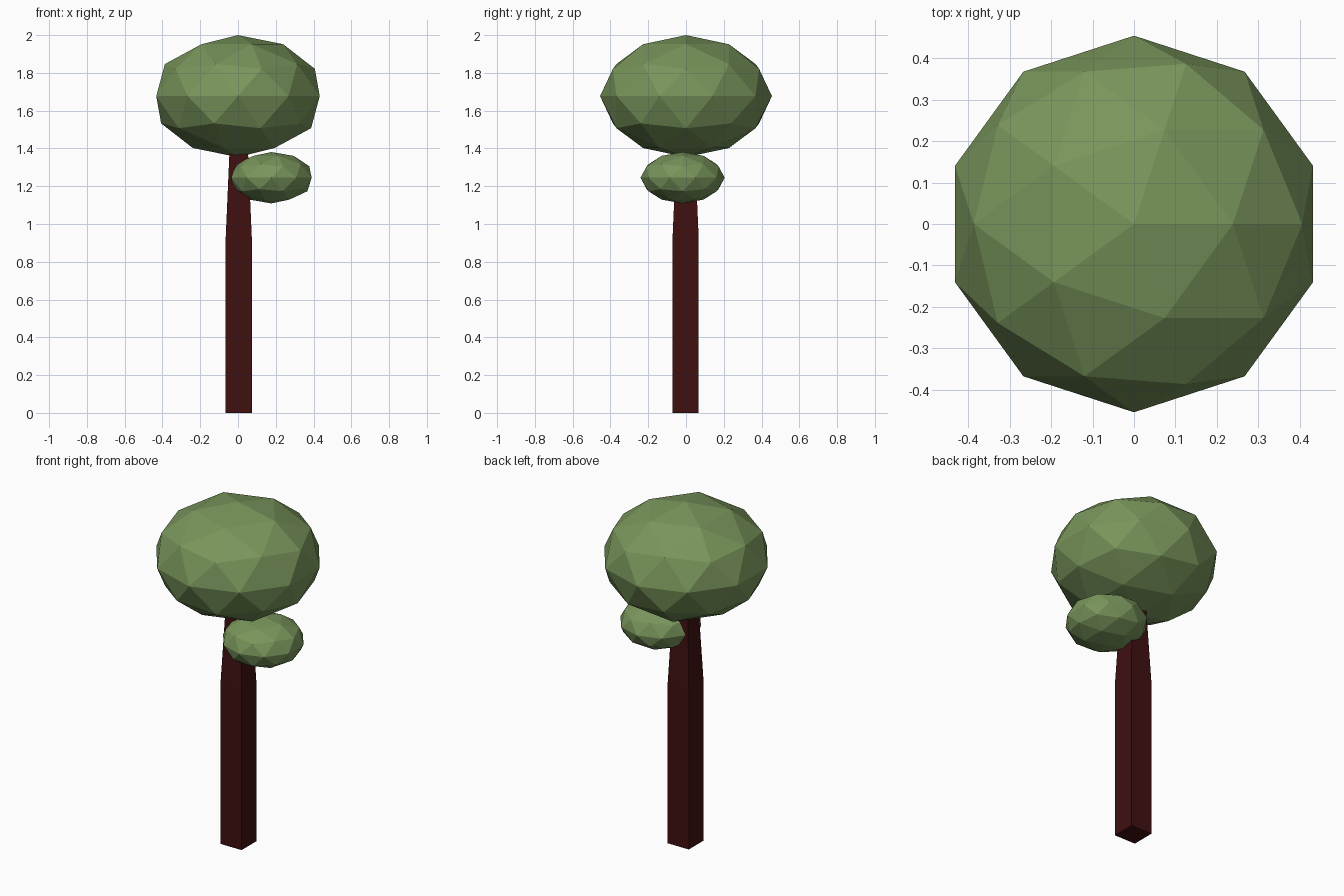
import bpy, bmesh
from mathutils import Matrix, Vector

if "Cube" in bpy.data.objects:
    bpy.data.objects.remove(bpy.data.objects["Cube"])


def material(name, rgb):
    m = bpy.data.materials.new(name)
    m.diffuse_color = (*rgb, 1)
    m.use_nodes = True
    m.node_tree.nodes["Principled BSDF"].inputs["Base Color"].default_value = m.diffuse_color
    return m


def add_object(name, bm, mat):
    bmesh.ops.recalc_face_normals(bm, faces=bm.faces)
    me = bpy.data.meshes.new(name)
    bm.to_mesh(me)
    bm.free()
    me.materials.append(mat)
    ob = bpy.data.objects.new(name, me)
    bpy.context.collection.objects.link(ob)
    return ob


leaf_green = material("leaf green", (0.19, 0.30, 0.105))
bark_red = material("dark red bark", (0.05, 0.005, 0.005))


# Faceted foliage balls, flattened in height
def foliage(name, centre, radii):
    bm = bmesh.new()
    bmesh.ops.create_icosphere(bm, subdivisions=2, radius=1)
    bm.transform(Matrix.Translation(centre) @ Matrix.Diagonal((*radii, 1)))
    add_object(name, bm, leaf_green)


foliage("crown", (0, 0, 1.677), (0.455, 0.455, 0.323))
foliage("side_foliage", (0.177, -0.018, 1.245), (0.224, 0.223, 0.136))

# Square trunk: straight below, tapering into the crown
bm = bmesh.new()
rings = []
for z, h in ((0, 0.069), (0.93, 0.069), (1.5, 0.044)):
    rings.append([bm.verts.new((0.004 + sx * h, -0.002 + sy * h, z))
                  for sx, sy in ((-1, -1), (1, -1), (1, 1), (-1, 1))])
for lo, hi in zip(rings, rings[1:]):
    for i in range(4):
        j = (i + 1) % 4
        bm.faces.new((lo[i], lo[j], hi[j], hi[i]))
bm.faces.new(rings[0][::-1])
bm.faces.new(rings[-1])
add_object("trunk", bm, bark_red)
